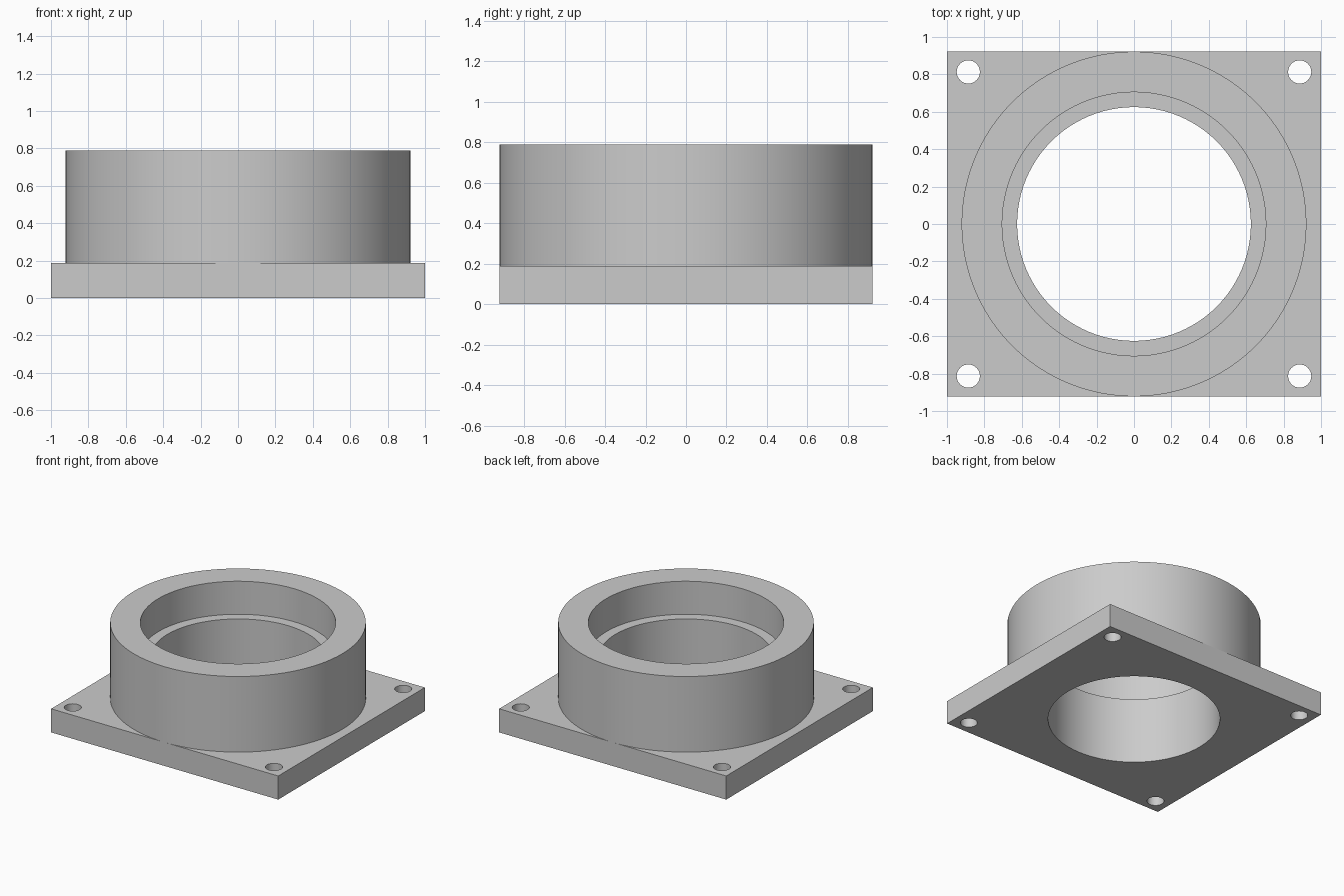
import bpy, bmesh, math
from mathutils import Matrix

if "Cube" in bpy.data.objects:
    bpy.data.objects.remove(bpy.data.objects["Cube"])

PLATE_X, PLATE_Y, PLATE_H = 1.0, 0.922, 0.188
BORE_R, SEAT_R, RING_R = 0.625, 0.705, 0.922
SEAT_Z, TOP_Z = 0.527, 0.79
SEGMENTS = 96

grey = bpy.data.materials.new("plain grey")
grey.diffuse_color = (0.6, 0.6, 0.6, 1)
grey.use_nodes = True
grey.node_tree.nodes["Principled BSDF"].inputs["Base Color"].default_value = grey.diffuse_color


def add_object(name, bm):
    bmesh.ops.recalc_face_normals(bm, faces=bm.faces)
    mesh = bpy.data.meshes.new(name)
    bm.to_mesh(mesh)
    bm.free()
    mesh.materials.append(grey)
    obj = bpy.data.objects.new(name, mesh)
    bpy.context.collection.objects.link(obj)
    return obj


def smooth(obj):
    bpy.ops.object.select_all(action='DESELECT')
    obj.select_set(True)
    bpy.context.view_layer.objects.active = obj
    bpy.ops.object.shade_smooth_by_angle(angle=math.radians(30))


# Rectangular mounting plate
bm = bmesh.new()
bmesh.ops.create_cube(bm, size=1, matrix=Matrix.Translation((0, 0, PLATE_H / 2))
                      @ Matrix.Diagonal((2 * PLATE_X, 2 * PLATE_Y, PLATE_H, 1)))
plate = add_object("mounting_plate", bm)

# Cutter for the central bore and the four corner screw holes
holes = [(0, 0, BORE_R, SEGMENTS)]
holes += [(sx * 0.886, sy * 0.813, 0.062, 32) for sx in (-1, 1) for sy in (-1, 1)]
bm = bmesh.new()
for x, y, r, n in holes:
    bmesh.ops.create_cone(bm, cap_ends=True, segments=n, radius1=r, radius2=r, depth=1,
                          matrix=Matrix.Translation((x, y, 0.1)))
cutter = add_object("hole_cutter", bm)
cutter.hide_render = True

cut = plate.modifiers.new("holes", 'BOOLEAN')
cut.object = cutter
cut.operation = 'DIFFERENCE'
cut.solver = 'EXACT'
bpy.context.view_layer.objects.active = plate
plate.select_set(True)
bpy.ops.object.modifier_apply(modifier=cut.name)
bpy.data.objects.remove(cutter)
smooth(plate)

# Stepped collar: a profile spun around the vertical axis, open where it meets the plate
profile = [(BORE_R, PLATE_H), (BORE_R, SEAT_Z), (SEAT_R, SEAT_Z),
           (SEAT_R, TOP_Z), (RING_R, TOP_Z), (RING_R, PLATE_H)]
bm = bmesh.new()
verts = [bm.verts.new((r, 0, z)) for r, z in profile]
edges = [bm.edges.new(pair) for pair in zip(verts, verts[1:])]
bmesh.ops.spin(bm, geom=verts + edges, cent=(0, 0, 0), axis=(0, 0, 1),
               angle=2 * math.pi, steps=SEGMENTS, use_merge=True)
bmesh.ops.remove_doubles(bm, verts=bm.verts, dist=1e-5)
collar = add_object("stepped_collar", bm)
smooth(collar)
